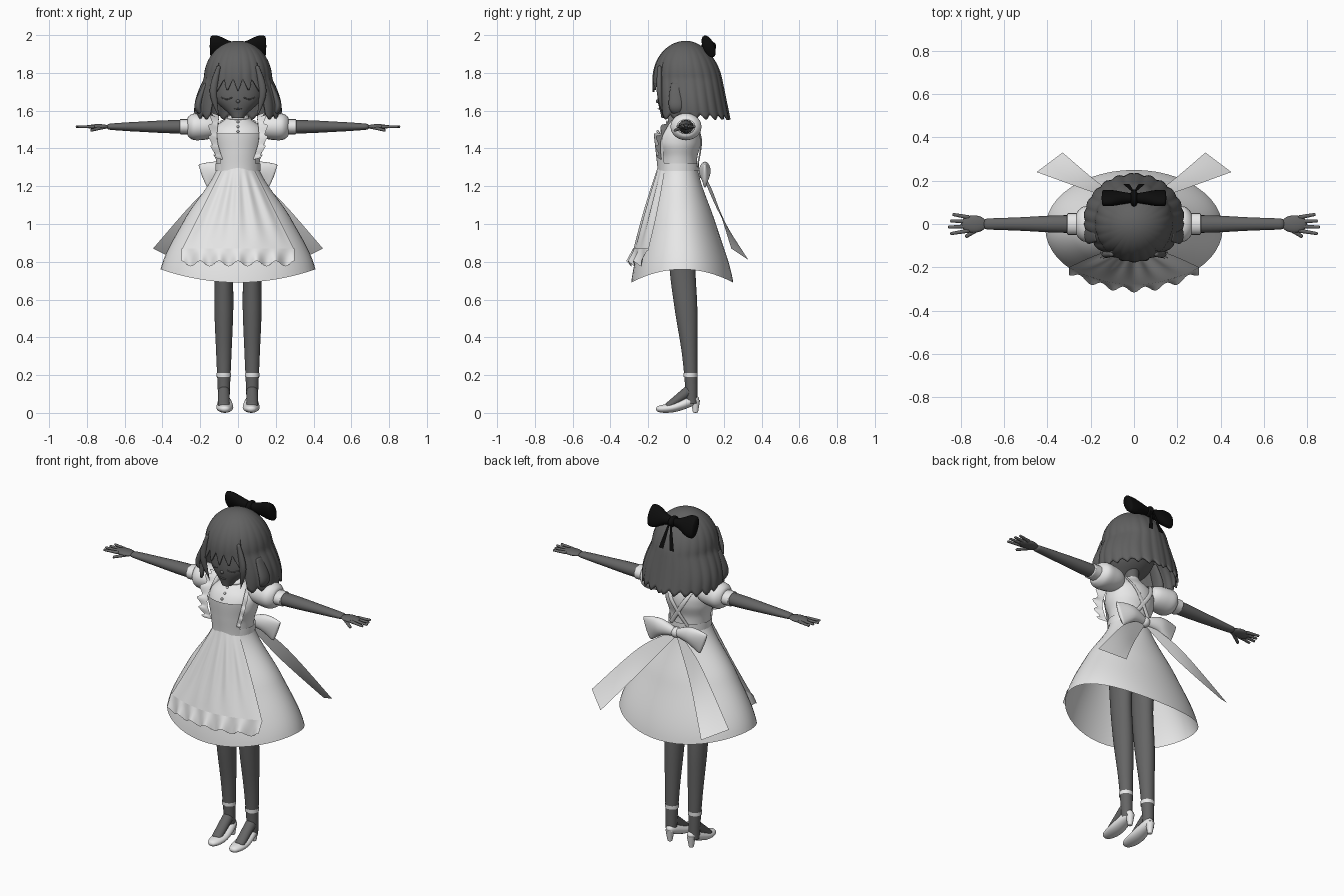
import bpy, bmesh
from math import sin, cos, pi
from mathutils import Vector

if "Cube" in bpy.data.objects:
    bpy.data.objects.remove(bpy.data.objects["Cube"], do_unlink=True)


def material(name, value):
    mat = bpy.data.materials.new(name)
    mat.use_nodes = True
    colour = (value, value, value, 1)
    mat.diffuse_color = colour
    mat.node_tree.nodes["Principled BSDF"].inputs["Base Color"].default_value = colour
    return mat


skin = material("skin grey", .13)
hair = material("hair grey", .12)
white = material("white cloth", .8)
black = material("black ribbon", .004)

across, backward, upward = Vector((1, 0, 0)), Vector((0, 1, 0)), Vector((0, 0, 1))


def mix(start, end, amount):
    return start + (end - start) * amount


def clamp(value):
    return max(0, min(value, 1))


def spline(keys, p):
    """Smooth value on evenly spaced numbers or vectors, p from 0 to 1."""
    last = len(keys) - 1
    if last == 0:
        return keys[0]
    i = min(int(p * last), last - 1)
    t = p * last - i
    before, start, end, after = keys[max(i - 1, 0)], keys[i], keys[i + 1], keys[min(i + 2, last)]
    leaving, arriving = (end - before) / 2, (after - start) / 2
    ease = t * t * (3 - 2 * t)
    return mix(start, end, ease) + leaving * (t * (1 - t) ** 2) - arriving * (t * t * (1 - t))


def sheet(name, columns, rows, point, mat, mirror=False, thickness=0):
    """Grid surface from point(u, v), welded where its edges meet."""
    bm = bmesh.new()
    grid = [[bm.verts.new(point(column / columns, row / rows)) for column in range(columns + 1)]
            for row in range(rows + 1)]
    for low, high in zip(grid, grid[1:]):
        for i in range(columns):
            bm.faces.new((low[i], low[i + 1], high[i + 1], high[i]))
    bmesh.ops.remove_doubles(bm, verts=bm.verts, dist=.0001)
    bmesh.ops.recalc_face_normals(bm, faces=bm.faces)
    mesh = bpy.data.meshes.new(name)
    bm.to_mesh(mesh)
    bm.free()
    mesh.materials.append(mat)
    mesh.shade_smooth()
    obj = bpy.data.objects.new(name, mesh)
    bpy.context.collection.objects.link(obj)
    if thickness:
        obj.modifiers.new("thickness", "SOLIDIFY").thickness = thickness
    if mirror:
        obj.modifiers.new("mirror", "MIRROR")


def loft(name, mat, low, high, width, depth, centre, side=0, arc=pi, lift=0, mirror=False):
    """Stacked ellipses with evenly spaced radii; lift raises the flanks of the lower edge."""
    def point(u, v):
        angle = arc * (2 * u - 1)
        flank = lift * (1 - v) * sin(angle) ** 2
        return (side + spline(width, v) * sin(angle),
                spline(centre, v) - spline(depth, v) * cos(angle), mix(low, high, v) + flank)
    sheet(name, 48, 28, point, mat, mirror)


def tube(name, mat, path, height, width, up=upward, blunt=20, mirror=True):
    """Closed oval tube along a path; height is measured along up, width across it."""
    path = [Vector(place) for place in path]

    def point(u, v):
        along = (spline(path, clamp(v + .01)) - spline(path, clamp(v - .01))).normalized()
        top = (up - along * up.dot(along)).normalized()
        cap = (1 - abs(2 * v - 1) ** blunt) ** .5
        return (spline(path, v) + top * spline(height, v) * cap * cos(2 * pi * u)
                + along.cross(top) * spline(width, v) * cap * sin(2 * pi * u))
    sheet(name, 20, 24, point, mat, mirror)


def ribbon(name, mat, edge, other, wave=0):
    """Mirrored cloth strip between two curves, its second edge waving if asked."""
    edge, other = [Vector(place) for place in edge], [Vector(place) for place in other]

    def point(u, v):
        ripple = Vector((wave, -wave, wave)) * sin(14 * pi * v)
        return mix(spline(edge, v), spline(other, v) + ripple, u)
    sheet(name, 4, 60, point, mat, mirror=True)


def ball(name, mat, centre, size, mirror=False):
    def point(u, v):
        unit = (sin(pi * v) * cos(2 * pi * u), sin(pi * v) * sin(2 * pi * u), cos(pi * v))
        return [middle + radius * part for middle, radius, part in zip(centre, size, unit)]
    sheet(name, 20, 12, point, mat, mirror)


# Head and face
loft("head", skin, low=1.56, high=1.94, width=[.03, .12, .14, .13, 0],
     depth=[.03, .1, .13, .12, 0], centre=[-.1, -.05, -.02, -.02, -.01])
loft("neck", skin, low=1.5, high=1.65, width=[.04], depth=[.04], centre=[-.02])
ball("nose", skin, centre=(0, -.15, 1.65), size=(.01, .01, .01))
ball("mouth", hair, centre=(0, -.14, 1.61), size=(.02, .01, .003))
tube("closed_eyes", hair, path=[(.03, -.15, 1.67), (.06, -.14, 1.66), (.09, -.12, 1.67)],
     height=[.003], width=[.003])


# Bobbed hair: one shell with a short toothed fringe and flared, longer sides
def hair_point(u, v):
    angle = pi * (2 * u - 1)
    lock = angle / .28
    tooth = abs(abs(lock) % 1 * 2 - 1)
    is_fringe = abs(angle) < .7
    length = mix(.2, .27, tooth) if is_fringe else mix(.39, .42, tooth)
    drop = length * v ** 1.5
    dome = (1 - (1 - clamp(drop * 5)) ** 2) ** .5
    flare = .05 * sin(pi * clamp(drop * 3 - .6))
    swell = 1 + .03 * v * (abs(cos(pi * lock)) - .5)
    front, back = -.175 * dome, .15 * dome + drop / 5
    return ((.18 * dome + flare) * swell * sin(angle),
            (front + back) / 2 - (back - front) / 2 * swell * cos(angle), 1.97 - drop)


sheet("hair_bob", 168, 30, hair_point, hair, thickness=.01)
tube("front_locks", hair, path=[(.1, -.14, 1.84), (.13, -.14, 1.7), (.1, -.12, 1.56)],
     height=[.01, .02, 0], width=[.01, .015, 0], up=across)
tube("side_curls", hair, path=[(.17, -.05, 1.75), (.21, -.05, 1.62), (.16, -.04, 1.56)],
     height=[.03, .04, 0], width=[.01, .02, 0], up=backward)

# Hair bow, leaning back
bow = Vector((0, .12, 1.94))
lean = Vector((0, -.4, .9))
tube("hair_bow_loops", black, path=[bow, bow + across * .15], height=[.02, .03, .06, .06],
     width=[.02, .03, .03], up=lean)
ball("hair_bow_knot", black, centre=bow, size=(.02, .04, .03))
tail = bow - lean * .16
ribbon("hair_bow_tails", black, [bow + backward * .03, tail + across * .02],
       [bow + backward * .03 + across * .01, tail + across * .05])

# Dress bodice, skirt, belt and collar
waist = 1.3
loft("bodice", white, low=1.28, high=1.58, width=[.11, .12, .14, .13, .04],
     depth=[.1, .1, .12, .1, .04], centre=[-.04, -.04, -.04, -.03, -.02])
loft("skirt", white, low=.69, high=waist, width=[.41, .28, .11], depth=[.27, .19, .1],
     centre=[-.02, -.03, -.04], lift=.07)
loft("belt", white, low=1.28, high=1.32, width=[.12], depth=[.11], centre=[-.04])
ball("collar", white, centre=(0, -.03, 1.56), size=(.06, .06, .02))
for step in range(3):
    ball("button", white, centre=(0, -.1 - step / 40, 1.54 - step / 40), size=(.007, .007, .007))

# Apron: bib, front panel, frill, shoulder ruffles and crossed back straps
loft("apron_bib", white, low=1.28, high=1.48, width=[.12, .13, .15], depth=[.11, .12, .13],
     centre=[-.04], arc=.85)


def apron_point(u, v):
    s = 2 * u - 1
    front, flank = mix(-.15, -.28, v), mix(-.11, -.2, v)
    fold = .006 * cos(16 * s) * sin(pi * v)
    return Vector((mix(.08, .3, v) * s, mix(front, flank, s * s) - fold, mix(waist, .86, v)))


def frill_point(u, v):
    wave = cos(12 * pi * u)
    drop = Vector((0, -.024 * (1 + wave / 2), .014 * wave - .08))
    return apron_point(u, 1) + upward * .01 + drop * v


sheet("apron_panel", 40, 20, apron_point, white)
sheet("apron_frill", 120, 6, frill_point, white)
seam = [Vector(place) for place in
        ((.08, -.13, 1.34), (.11, -.13, 1.45), (.1, -.05, 1.57), (.1, .04, 1.55))]
ribbon("shoulder_ruffles", white, seam, [place + Vector((.04, -.02, .01)) for place in seam], wave=.008)
tube("crossed_straps", white, path=[(.09, .03, 1.55), (.04, .08, 1.45), (-.06, .06, waist)],
     height=[.012], width=[.004], up=across)

# Waist bow at the back, with long flying tails
knot = Vector((0, .09, 1.27))
tube("waist_bow_loops", white, path=[knot, (.1, .1, 1.28), (.19, .1, 1.25)],
     height=[.02, .05, .07], width=[.02, .03, .01])
ball("waist_bow_knot", white, centre=knot, size=(.03, .03, .03))
ribbon("waist_bow_tails", white, [knot + across * .02, (.2, .15, 1.15), (.45, .24, .87)],
       [knot - upward * .02, (.15, .18, 1.05), (.33, .33, .81)])

# Puffed sleeves, cuffs and arms
shoulder = upward * 1.515
reach = [shoulder + across * step / 100 for step in range(100)]
tube("sleeves", white, path=[reach[10], reach[27]], height=[.04, .06, .07, .07, .05],
     width=[.05, .07, .08, .08, .05])
tube("cuffs", white, path=[reach[25], reach[31]], height=[.04], width=[.05])
tube("arms", skin, path=[reach[20], reach[70]], height=[.035, .035, .025, .015],
     width=[.04, .04, .03, .025])

# Hands with spread fingers
ball("hands", skin, centre=reach[74], size=(.06, .04, .014), mirror=True)
for index, name in enumerate(("index", "middle", "ring", "little")):
    root = backward * mix(-.03, .03, index / 3)
    tube(name + "_fingers", skin, path=[reach[76] + root, reach[86 - abs(index - 1)] + root * 1.5],
         height=[.009, .006], width=[.01, .007])
tube("thumbs", skin, path=[reach[70] - backward * .01, (.78, -.06, 1.495)],
     height=[.01, .007], width=[.012, .008])

# Hips, legs and feet
hip = .075
ball("hips", skin, centre=(0, -.02, 1.08), size=(.14, .1, .12))
loft("legs", skin, low=.05, high=1.05, width=[.03, .04, .05, .05, .07], depth=[.03, .04, .06, .07, .08],
     centre=[.03, .02, 0, -.02, -.01], side=hip, mirror=True)
tube("feet", skin, path=[(hip, .02, .12), (hip, -.1, .03)], height=[.03, .02], width=[.03])
loft("ankle_bands", white, low=.19, high=.21, width=[.038], depth=[.037], centre=[.023],
     side=hip, mirror=True)

# Heeled shoes
sole = .07
tube("shoes", white, path=[(sole, -.16, .02), (sole, -.06, .03), (sole, .07, .08)],
     height=[.02, .025, .03], width=[.03, .045, .03], blunt=4)
tube("shoe_heels", white, path=[(sole, .05, 0), (sole, .05, .07)], height=[.013, .025],
     width=[.013, .025], up=backward)
